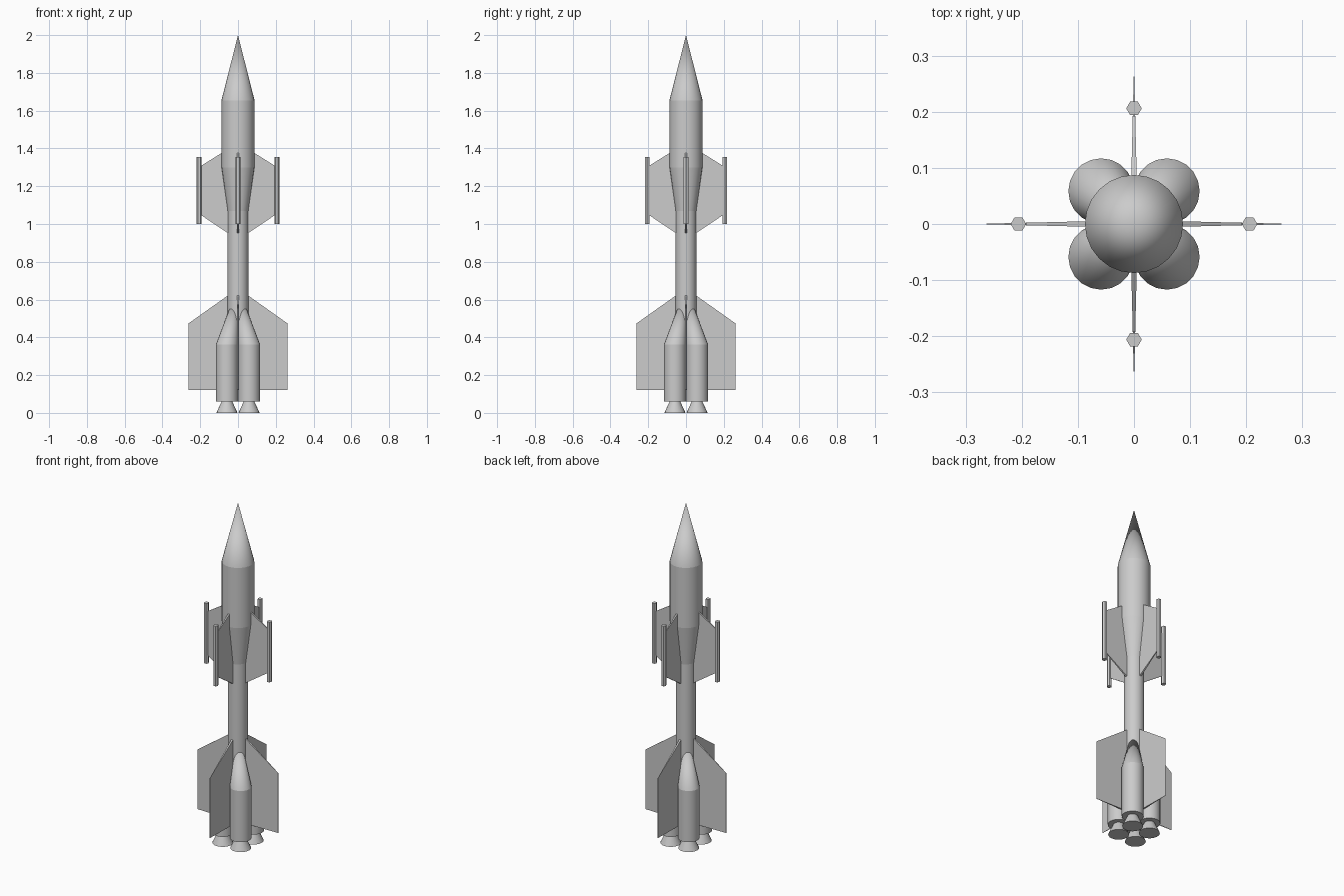
import bpy, bmesh
from math import cos, sin, pi

if "Cube" in bpy.data.objects:
    bpy.data.objects.remove(bpy.data.objects["Cube"])


def finish(name, bm):
    bmesh.ops.recalc_face_normals(bm, faces=bm.faces[:])
    me = bpy.data.meshes.new(name)
    bm.to_mesh(me)
    bm.free()
    ob = bpy.data.objects.new(name, me)
    bpy.context.collection.objects.link(ob)
    return ob


def lathe(name, rings, sides, smooth=True):
    """Skin circular rings (x, y, z, radius), bottom to top; radius 0 is a point."""
    bm = bmesh.new()
    loops = []
    for x, y, z, r in rings:
        n = sides if r > 0 else 1
        loops.append([bm.verts.new((x + r * cos(2 * pi * i / sides),
                                    y + r * sin(2 * pi * i / sides), z))
                      for i in range(n)])
    for a, b in zip(loops, loops[1:]):
        for i in range(sides):
            j = (i + 1) % sides
            quad = [a[i], a[j]] + ([b[j], b[i]] if len(b) > 1 else [b[0]])
            bm.faces.new(quad).smooth = smooth
    for loop in loops:
        if len(loop) > 1:
            for i in range(sides):
                bm.edges.get((loop[i], loop[(i + 1) % sides])).smooth = False
    bm.faces.new(loops[0])
    if len(loops[-1]) > 1:
        bm.faces.new(loops[-1])
    return finish(name, bm)


def fin(name, outline, angle):
    """Thin fin from (radius, z, half thickness) points, turned about z."""
    bm = bmesh.new()
    c, s = cos(angle), sin(angle)
    sides = [[bm.verts.new((r * c - k * t * s, r * s + k * t * c, z))
              for r, z, t in outline] for k in (-1, 1)]
    bm.faces.new(sides[0])
    bm.faces.new(sides[1][::-1])
    n = len(outline)
    for i in range(n):
        j = (i + 1) % n
        bm.faces.new([sides[0][i], sides[0][j], sides[1][j], sides[1][i]])
    return finish(name, bm)


# Main body: slim core, flare, upper stage and pointed nose
profile = [(0.06, 0.055), (1.07, 0.055), (1.30, 0.0875), (1.655, 0.0875), (2.0, 0)]
lathe("rocket_body", [(0, 0, z, r) for z, r in profile], 24)

# Four boosters with noses leaning into the core, and their nozzles
C = 0.0585
for sx in (-1, 1):
    for sy in (-1, 1):
        x, y = sx * C, sy * C
        lathe("booster", [(x, y, 0.06, C), (x, y, 0.362, C), (0, 0, 0.67, 0)], 20)
        lathe("nozzle", [(x, y, 0, 0.056), (x, y, 0.065, 0.026)], 20)

# Lower fins, upper fins and the hexagonal rods on the upper fin tips
lower = [(0.03, 0.12, 0.006), (0.263, 0.12, 0.0006),
         (0.263, 0.473, 0.0006), (0.03, 0.638, 0.006)]
upper = [(0.04, 0.943, 0.006), (0.2, 1.05, 0.002),
         (0.2, 1.305, 0.002), (0.04, 1.405, 0.006)]
for i in range(4):
    a = i * pi / 2
    fin("lower_fin", lower, a)
    fin("upper_fin", upper, a)
    x, y = 0.206 * cos(a), 0.206 * sin(a)
    lathe("fin_tip_rod", [(x, y, 1.0, 0.0138), (x, y, 1.355, 0.0138)], 6, False)
